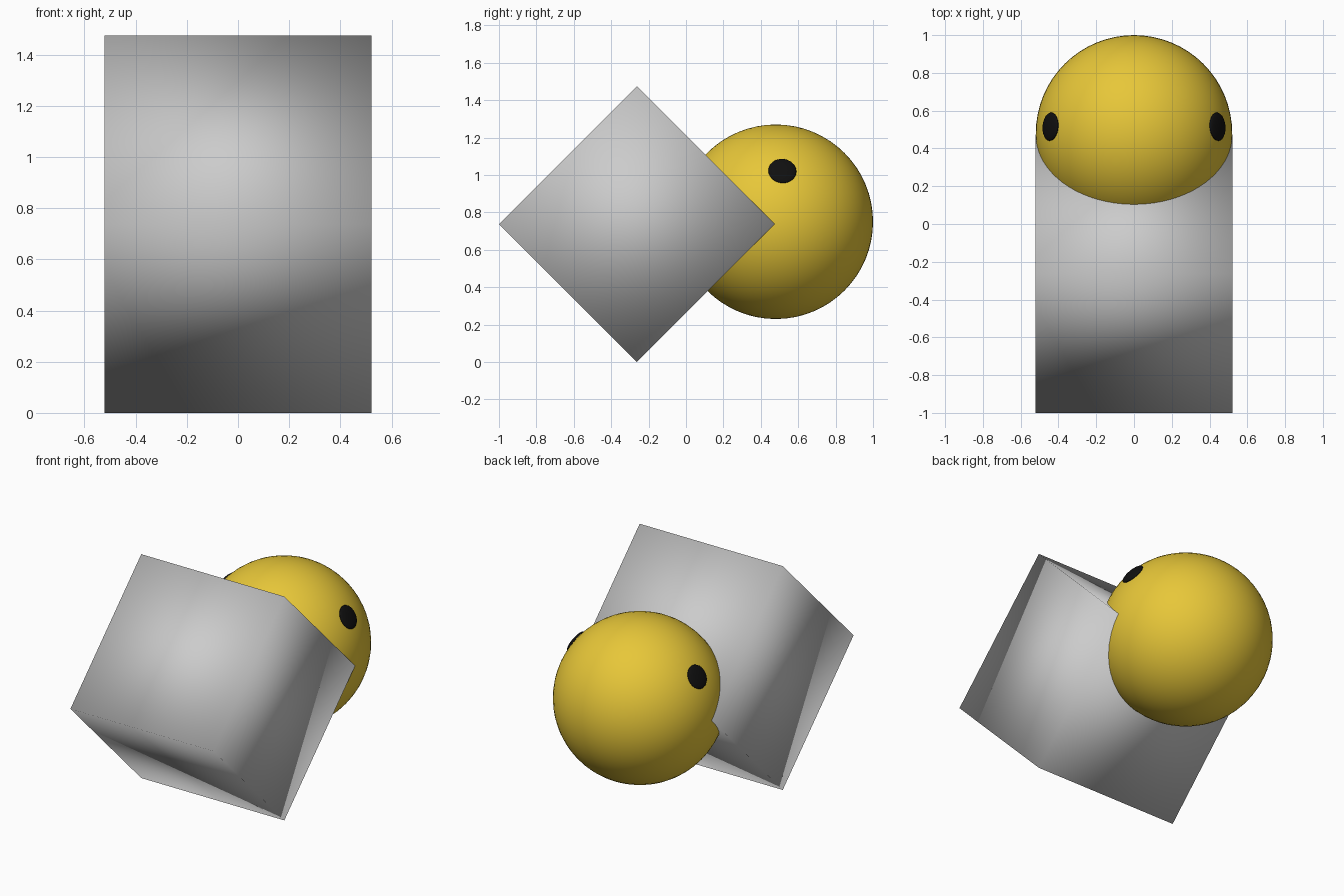
import bpy, math
from mathutils import Vector

if "Cube" in bpy.data.objects:
    bpy.data.objects.remove(bpy.data.objects["Cube"])


def smooth(obj):
    obj.data.polygons.foreach_set("use_smooth", [True] * len(obj.data.polygons))


def paint(obj, name, rgb):
    mat = bpy.data.materials.get(name) or bpy.data.materials.new(name)
    mat.diffuse_color = (*rgb, 1)
    mat.use_nodes = True
    mat.node_tree.nodes["Principled BSDF"].inputs["Base Color"].default_value = mat.diffuse_color
    obj.data.materials.append(mat)


# Body: cube standing on one edge, with soft averaged shading
SIDE = 1.043
HALF_DIAGONAL = SIDE / math.sqrt(2)
bpy.ops.mesh.primitive_cube_add(size=SIDE, location=(0, HALF_DIAGONAL - 1, HALF_DIAGONAL),
                                rotation=(math.radians(45), 0, 0))
body = bpy.context.object
body.name = "body"
smooth(body)

# Head: ball sunk onto the back edge of the body
HEAD = Vector((0, 0.48, 0.75))
RADIUS = 0.52
bpy.ops.mesh.primitive_uv_sphere_add(segments=64, ring_count=32, radius=RADIUS, location=HEAD)
head = bpy.context.object
head.name = "head"
smooth(head)
paint(head, "yellow", (0.8, 0.57, 0.04))

# Eyes: flattened discs lying on the head, mirrored left and right
for side, label in ((1, "right"), (-1, "left")):
    normal = Vector((side * 0.44, 0.035, 0.27)).normalized()
    bpy.ops.mesh.primitive_uv_sphere_add(segments=32, ring_count=16, radius=1,
                                         location=HEAD + normal * RADIUS,
                                         rotation=normal.to_track_quat('Z', 'Y').to_euler())
    eye = bpy.context.object
    eye.name = label + "_eye"
    eye.scale = (0.075, 0.075, 0.018)
    smooth(eye)
    paint(eye, "black", (0.005, 0.005, 0.005))
